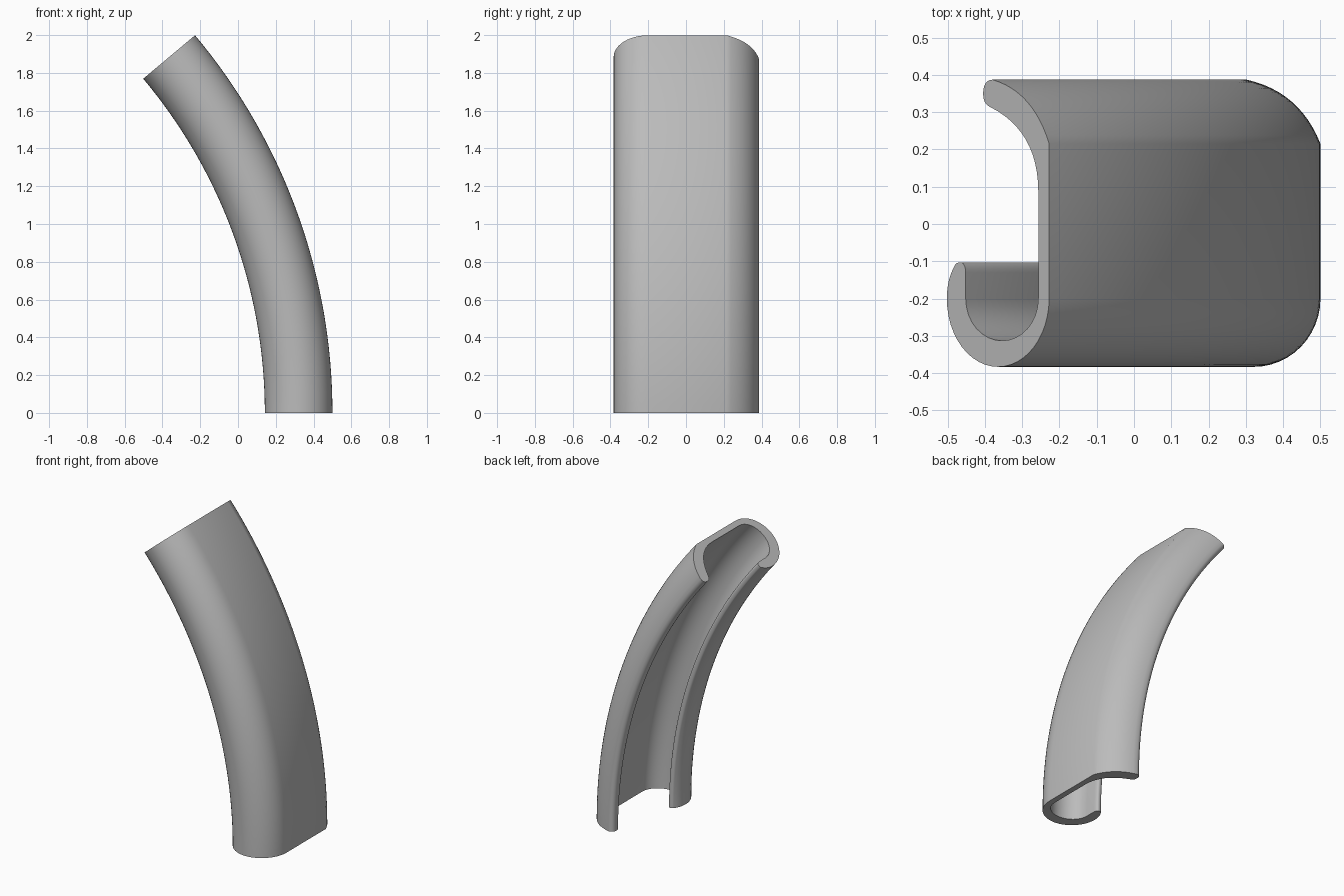
import bpy, bmesh
from math import cos, sin, pi, radians
from mathutils import Matrix, Vector

cube = bpy.data.objects.get("Cube")
if cube:
    bpy.data.objects.remove(cube, do_unlink=True)

OUTER_RADIUS = 3.11
PIVOT_X = 0.5 - OUTER_RADIUS
SWEEP = radians(40)
STEPS = 48


def arc(cx, cy, rx, ry, a0, a1, n=16):
    """Elliptical arc, angles in degrees."""
    angles = [radians(a0 + (a1 - a0) * i / n) for i in range(n + 1)]
    return [(cx + rx * cos(a), cy + ry * sin(a)) for a in angles]


def bend(p, q, r, n=12):
    """Quadratic curve from p to r, pulled toward q."""
    pts = []
    for i in range(n + 1):
        t = i / n
        pts.append(tuple((1-t)**2 * a + 2*t*(1-t) * b + t*t * c for a, b, c in zip(p, q, r)))
    return pts


# Cross-section as (depth behind the outer wall, y)
profile = bend((0, 0.215), (0.055, 0.355), (0.198, 0.387))       # rear corner
profile += bend((0.198, 0.387), (0.231, 0.386), (0.231, 0.35), 6)[1:]   # rear lip
profile += bend((0.231, 0.35), (0.231, 0.322), (0.207, 0.314), 6)[1:]
profile += bend((0.207, 0.314), (0.04, 0.25), (0.038, 0.09))[1:]  # rear inside
profile += arc(0.165, -0.2, 0.127, 0.113, 180, 360)               # channel inside
profile += bend((0.292, -0.13), (0.294, -0.103), (0.31, -0.103), 5)   # front lip
profile += bend((0.31, -0.103), (0.327, -0.103), (0.331, -0.112), 4)[1:]
profile += bend((0.331, -0.112), (0.358, -0.15), (0.358, -0.2), 8)[1:]
profile += arc(0.179, -0.2, 0.179, 0.183, 0, -180, 24)[1:]        # front outside

# Sweep the section around the bend
bm = bmesh.new()
rings = []
for s in range(STEPS + 1):
    turn = Matrix.Rotation(-SWEEP * s / STEPS, 3, "Y")
    ring = []
    for depth, y in profile:
        p = turn @ Vector((OUTER_RADIUS - depth, y, 0))
        ring.append(bm.verts.new((p.x + PIVOT_X, p.y, p.z)))
    rings.append(ring)
count = len(profile)
for low, high in zip(rings, rings[1:]):
    for i in range(count):
        j = (i + 1) % count
        bm.faces.new((low[i], low[j], high[j], high[i]))

# End caps
bm.faces.new(rings[0])
bm.faces.new(rings[-1])
bmesh.ops.recalc_face_normals(bm, faces=bm.faces)

mesh = bpy.data.meshes.new("curved_channel")
bm.to_mesh(mesh)
bm.free()
channel = bpy.data.objects.new("curved_channel", mesh)
bpy.context.collection.objects.link(channel)

# Single plain grey
grey = bpy.data.materials.new("plain_grey")
grey.use_nodes = True
colour = (0.5, 0.5, 0.5, 1)
grey.diffuse_color = colour
grey.node_tree.nodes["Principled BSDF"].inputs["Base Color"].default_value = colour
mesh.materials.append(grey)

bpy.context.view_layer.objects.active = channel
channel.select_set(True)
bpy.ops.object.shade_smooth_by_angle(angle=radians(30))
